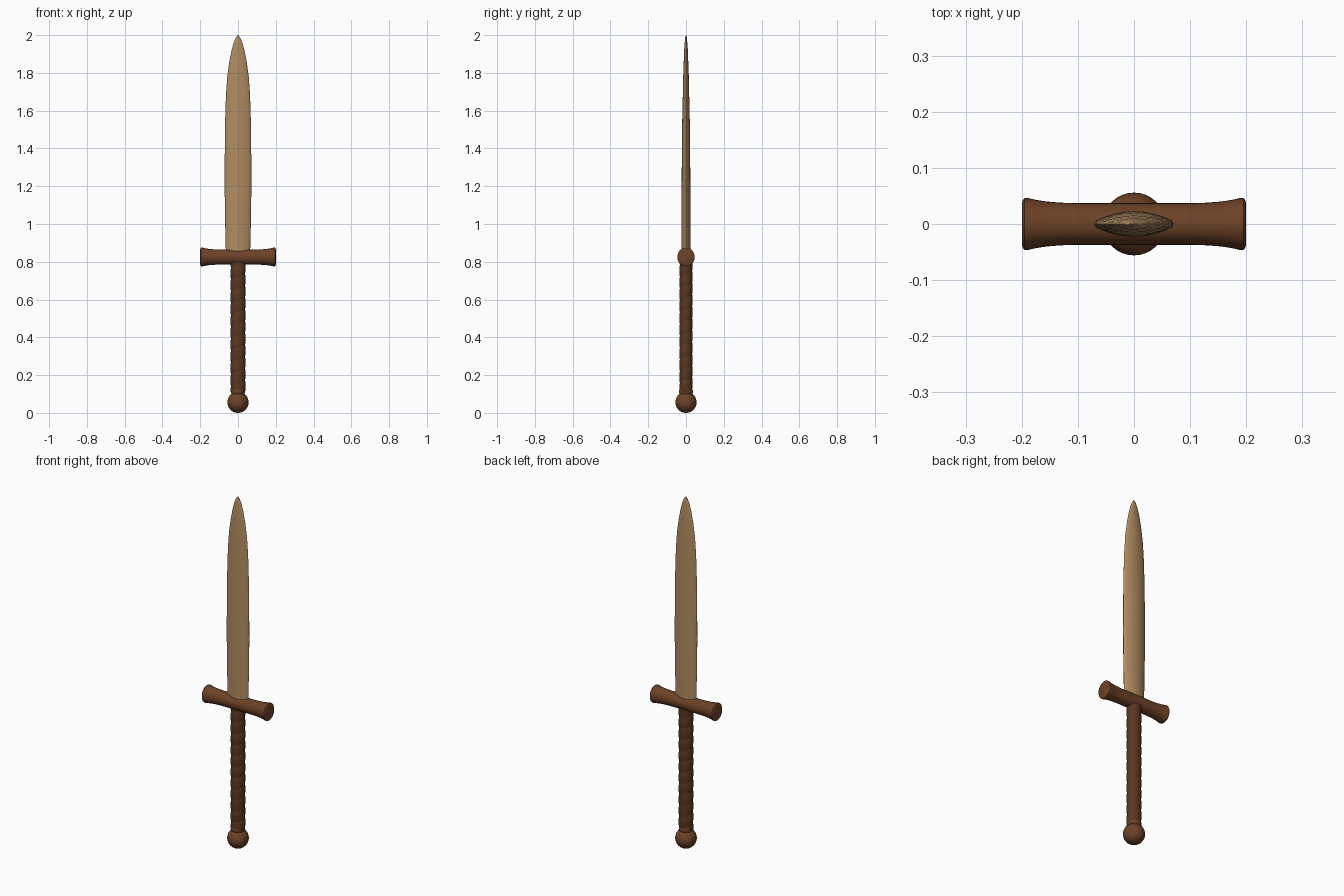
import bpy, bmesh
from math import sin, cos, pi, radians

cube = bpy.data.objects.get("Cube")
if cube:
    bpy.data.objects.remove(cube, do_unlink=True)


def material(name, rgb):
    m = bpy.data.materials.new(name)
    m.use_nodes = True
    m.diffuse_color = (*rgb, 1)
    m.node_tree.nodes["Principled BSDF"].inputs["Base Color"].default_value = (*rgb, 1)
    return m


light_wood = material("light wood", (0.44, 0.26, 0.12))
brown_wood = material("brown wood", (0.15, 0.054, 0.02))
dark_grip = material("dark leather", (0.105, 0.038, 0.014))


def loft(name, rings, mat, angle=40):
    """Skin a list of closed rings and cap both ends."""
    bm = bmesh.new()
    loops = [[bm.verts.new(p) for p in ring] for ring in rings]
    n = len(loops[0])
    for a, b in zip(loops, loops[1:]):
        for i in range(n):
            j = (i + 1) % n
            bm.faces.new((a[i], a[j], b[j], b[i]))
    bm.faces.new(loops[0])
    bm.faces.new(loops[-1])
    bmesh.ops.recalc_face_normals(bm, faces=bm.faces)
    mesh = bpy.data.meshes.new(name)
    bm.to_mesh(mesh)
    bm.free()
    mesh.materials.append(mat)
    obj = bpy.data.objects.new(name, mesh)
    bpy.context.collection.objects.link(obj)
    smooth(obj, angle)
    return obj


def smooth(obj, angle):
    bpy.ops.object.select_all(action="DESELECT")
    obj.select_set(True)
    bpy.context.view_layer.objects.active = obj
    bpy.ops.object.shade_smooth_by_angle(angle=radians(angle))


def turn(n):
    return [2 * pi * i / n for i in range(n)]


# Blade: lens section with blunt edges; (z, half width, half thickness)
stations = [(0.84, 0.064, 0.023), (1.0, 0.068, 0.023), (1.2, 0.071, 0.023),
            (1.4, 0.07, 0.022), (1.55, 0.068, 0.02), (1.68, 0.064, 0.017),
            (1.78, 0.057, 0.015), (1.86, 0.046, 0.012), (1.92, 0.034, 0.01),
            (1.96, 0.023, 0.007), (1.985, 0.012, 0.005), (2.0, 0.002, 0.001)]


def lens(z, w, t):
    edge = 0.2
    xs = [-1, -0.94, -0.75, -0.5, -0.25, 0, 0.25, 0.5, 0.75, 0.94, 1]
    side = [(x, edge + (1 - edge) * (1 - x * x)) for x in xs[1:-1]]
    outline = [(-1, 0)] + [(x, -y) for x, y in side] + [(1, 0)] + side[::-1]
    return [(x * w, y * t, z) for x, y in outline]


loft("blade", [lens(*s) for s in stations], light_wood, 50)

# Guard: oval bar with flared, rounded ends; (x, scale), mirrored
half = [(0.0, 0.037), (0.1, 0.037), (0.13, 0.038), (0.155, 0.04), (0.175, 0.043),
        (0.188, 0.046), (0.195, 0.046), (0.198, 0.043), (0.2, 0.036)]
profile = [(-x, r) for x, r in half[:0:-1]] + half
loft("guard", [[(x, r * cos(a), 0.825 + 1.08 * r * sin(a)) for a in turn(32)]
               for x, r in profile], brown_wood)

# Grip: oval handle with a wound spiral ridge
bottom, top, coils, steps = 0.11, 0.8, 11, 132
grip_rings = []
for k in range(steps + 1):
    z = bottom + (top - bottom) * k / steps
    ring = []
    for a in turn(32):
        groove = abs(sin(pi * coils * k / steps - a / 2)) ** 0.5
        s = 0.91 + 0.09 * groove
        ring.append((0.04 * s * cos(a), 0.035 * s * sin(a), z))
    grip_rings.append(ring)
loft("grip", grip_rings, dark_grip, 60)

# Collar at the foot of the grip
loft("grip_collar", [[(r * cos(a), r * sin(a), z) for a in turn(32)]
                     for z, r in ((0.1, 0.034), (0.108, 0.037), (0.12, 0.037), (0.125, 0.034))],
     brown_wood)

# Pommel
bpy.ops.mesh.primitive_uv_sphere_add(segments=32, ring_count=20, radius=0.056,
                                     location=(0, 0, 0.056))
pommel = bpy.context.object
pommel.name = "pommel"
pommel.data.materials.append(brown_wood)
smooth(pommel, 60)
